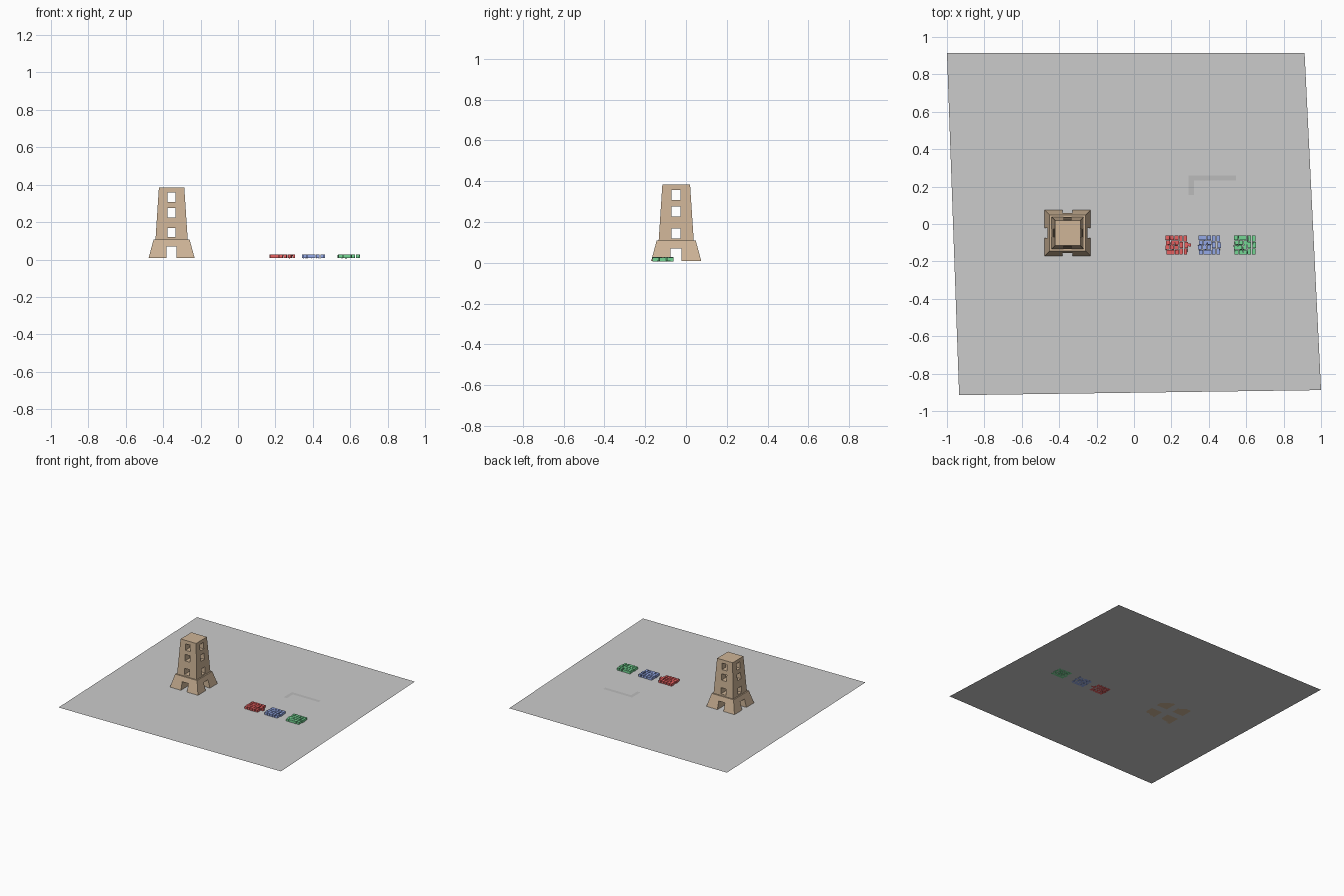
import bpy, bmesh, random
from mathutils import Matrix, Vector, Euler

if "Cube" in bpy.data.objects:
    bpy.data.objects.remove(bpy.data.objects["Cube"])

random.seed(4)
G = 0.008                      # ground height
TX, TY = -0.355, -0.048        # tower centre


def material(name, rgb):
    m = bpy.data.materials.new(name)
    m.diffuse_color = (*rgb, 1)
    m.use_nodes = True
    m.node_tree.nodes["Principled BSDF"].inputs["Base Color"].default_value = m.diffuse_color
    return m


def finish(name, bm, mat=None):
    bmesh.ops.recalc_face_normals(bm, faces=bm.faces)
    me = bpy.data.meshes.new(name)
    bm.to_mesh(me)
    bm.free()
    ob = bpy.data.objects.new(name, me)
    bpy.context.collection.objects.link(ob)
    if mat:
        me.materials.append(mat)
    return ob


def flat(name, pts, z, mat=None):
    bm = bmesh.new()
    f = bm.faces.new([bm.verts.new((x, y, z)) for x, y in pts])
    f.normal_update()
    if f.normal.z < 0:
        f.normal_flip()
    me = bpy.data.meshes.new(name)
    bm.to_mesh(me)
    bm.free()
    ob = bpy.data.objects.new(name, me)
    bpy.context.collection.objects.link(ob)
    if mat:
        me.materials.append(mat)


def add_box(bm, centre, size, rot=(0, 0, 0)):
    m = Matrix.Translation(Vector(centre)) @ Euler(rot).to_matrix().to_4x4() @ Matrix.Diagonal((*size, 1))
    bmesh.ops.create_cube(bm, size=1, matrix=m)


# Ground sheet and the L-shaped marking lying on it
flat("ground", [(-0.935, -0.915), (1, -0.888), (0.912, 0.915), (-1, 0.915)], G)
flat("corner_marking", [(0.292, 0.155), (0.32, 0.155), (0.32, 0.232), (0.545, 0.232),
                        (0.545, 0.26), (0.292, 0.26)], G + 0.001,
     material("marking_grey", (0.5, 0.5, 0.5)))

# Tower body: stacked square rings (half width, height), closed top and bottom
bm = bmesh.new()
rings = []
for h, z in [(0.123, G), (0.096, 0.108), (0.086, 0.108), (0.068, 0.384)]:
    rings.append([bm.verts.new((TX + sx * h, TY + sy * h, z))
                  for sx, sy in [(-1, -1), (1, -1), (1, 1), (-1, 1)]])
for a, b in zip(rings, rings[1:]):
    for i in range(4):
        j = (i + 1) % 4
        bm.faces.new((a[i], a[j], b[j], b[i]))
bm.faces.new(rings[0][::-1])
bm.faces.new(rings[-1])
tower = finish("tower", bm, material("tower_brown", (0.62, 0.46, 0.31)))

# Doorways and windows cut straight through in both directions
for w, z0, z1 in [(0.054, -0.05, 0.07), (0.044, 0.12, 0.168),
                  (0.044, 0.226, 0.276), (0.044, 0.308, 0.358)]:
    for size in [(w, 0.5, z1 - z0), (0.5, w, z1 - z0)]:
        bm = bmesh.new()
        add_box(bm, (TX, TY, (z0 + z1) / 2), size)
        cutter = finish("opening_cutter", bm)
        cutter.hide_render = True
        mod = tower.modifiers.new("opening", 'BOOLEAN')
        mod.object, mod.operation, mod.solver = cutter, 'DIFFERENCE', 'EXACT'
        bpy.context.view_layer.objects.active = tower
        bpy.ops.object.modifier_apply(modifier=mod.name)
        bpy.data.objects.remove(cutter)

# Three patches of loosely laid bricks
TOP, BOTTOM = -0.06, -0.165
for name, x0, rgb in [("red_bricks", 0.168, (0.8, 0.12, 0.12)),
                      ("blue_bricks", 0.343, (0.3, 0.4, 0.8)),
                      ("green_bricks", 0.533, (0.18, 0.68, 0.3))]:
    bm = bmesh.new()

    def brick(x, y, w, d):
        add_box(bm, (x + random.uniform(-.001, .001), y, G + 0.009), (w, d, 0.019),
                (random.uniform(-.04, .04), random.uniform(-.04, .04), random.uniform(-.06, .06)))
    # short bricks in staggered rows
    for r in range(4):
        for c in range(3):
            brick(x0 + 0.011 + c * 0.0235 + (r % 2) * 0.004, TOP - 0.0131 - r * 0.0262, 0.021, 0.0235)
    # long bricks standing in two columns, the outer one bowed
    for c in range(2):
        for r in range(3):
            bow = 0.004 * c * (r == 1)
            brick(x0 + 0.084 + c * 0.023 + bow, TOP - 0.0175 - r * 0.035, 0.018, 0.032)
    # one extra brick lies outside the red patch
    if name.startswith("red"):
        brick(x0 + 0.13, -0.113, 0.014, 0.016)
    finish(name, bm, material(name + "_colour", rgb))
